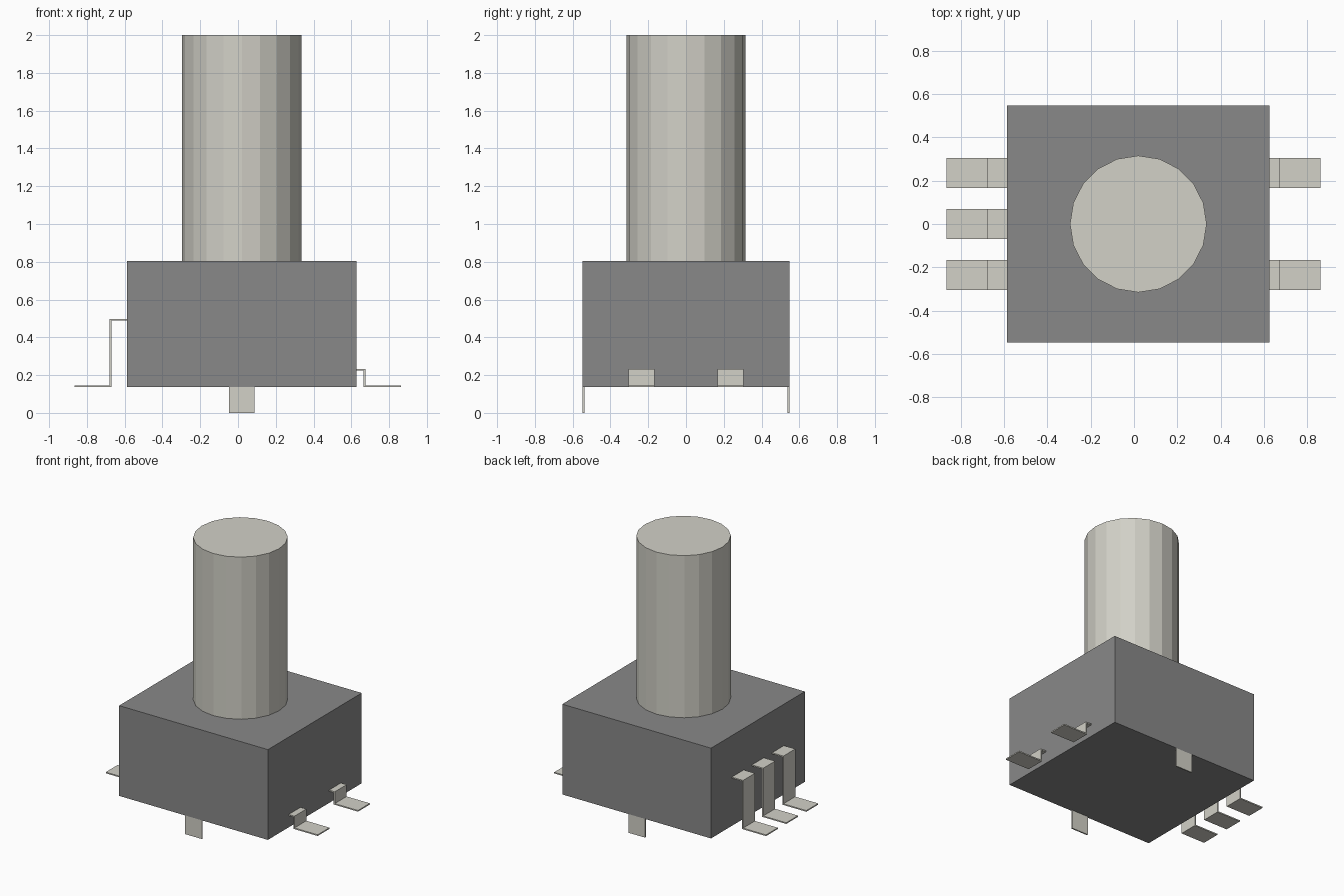
import bpy
import bmesh
import math

cube = bpy.data.objects.get("Cube")
if cube:
    bpy.data.objects.remove(cube, do_unlink=True)


def material(name, rgb):
    mat = bpy.data.materials.new(name)
    mat.use_nodes = True
    color = (*rgb, 1.0)
    mat.diffuse_color = color
    mat.node_tree.nodes["Principled BSDF"].inputs["Base Color"].default_value = color
    return mat


METAL = material("pale metal", (0.644, 0.635, 0.572))
GREY = material("grey housing", (0.25, 0.25, 0.25))


def finish(name, bm, mat):
    bmesh.ops.recalc_face_normals(bm, faces=bm.faces)
    mesh = bpy.data.meshes.new(name)
    bm.to_mesh(mesh)
    bm.free()
    mesh.materials.append(mat)
    obj = bpy.data.objects.new(name, mesh)
    bpy.context.collection.objects.link(obj)
    return obj


def box(name, lo, hi, mat):
    bm = bmesh.new()
    bmesh.ops.create_cube(bm, size=1)
    for v in bm.verts:
        v.co = [(a + b) / 2 + c * (b - a) for a, b, c in zip(lo, hi, v.co)]
    return finish(name, bm, mat)


def lead(name, side, y, root, bend, tip, top):
    """Bent strip: out of the housing, down, then outward as a flat foot."""
    t, foot, half = 0.009, 0.137, 0.069
    profile = [(root, top), (bend, top), (bend, foot + t), (tip, foot + t),
               (tip, foot), (bend - t, foot), (bend - t, top - t), (root, top - t)]
    bm = bmesh.new()
    face = bm.faces.new([bm.verts.new((side * x, y - half, z)) for x, z in profile])
    ext = bmesh.ops.extrude_face_region(bm, geom=[face])
    moved = [g for g in ext["geom"] if isinstance(g, bmesh.types.BMVert)]
    bmesh.ops.translate(bm, verts=moved, vec=(0, 2 * half, 0))
    return finish(name, bm, METAL)


# Housing
CX = 0.02
box("housing", (-0.587, -0.547, 0.138), (0.627, 0.547, 0.804), GREY)

# Twenty-sided shaft with flat facets
bm = bmesh.new()
bmesh.ops.create_circle(bm, cap_ends=True, segments=20, radius=0.316)
ext = bmesh.ops.extrude_face_region(bm, geom=bm.faces[:])
top_verts = [g for g in ext["geom"] if isinstance(g, bmesh.types.BMVert)]
bmesh.ops.translate(bm, verts=top_verts, vec=(0, 0, 2.0 - 0.804))
bmesh.ops.translate(bm, verts=bm.verts, vec=(CX, 0, 0.804))
finish("shaft", bm, METAL)

# Three tall leads on one side, two short leads on the other
for label, y in (("front", -0.235), ("middle", 0.0), ("back", 0.235)):
    lead(f"tall_lead_{label}", -1, y, 0.58, 0.679, 0.866, 0.498)
    if y:
        lead(f"short_lead_{label}", 1, y, 0.62, 0.674, 0.863, 0.233)

# Mounting tabs below the front and back walls
for label, s in (("front", -1), ("back", 1)):
    y0, y1 = sorted((s * 0.537, s * 0.547))
    box(f"mounting_tab_{label}", (CX - 0.068, y0, 0.0), (CX + 0.068, y1, 0.138), METAL)
